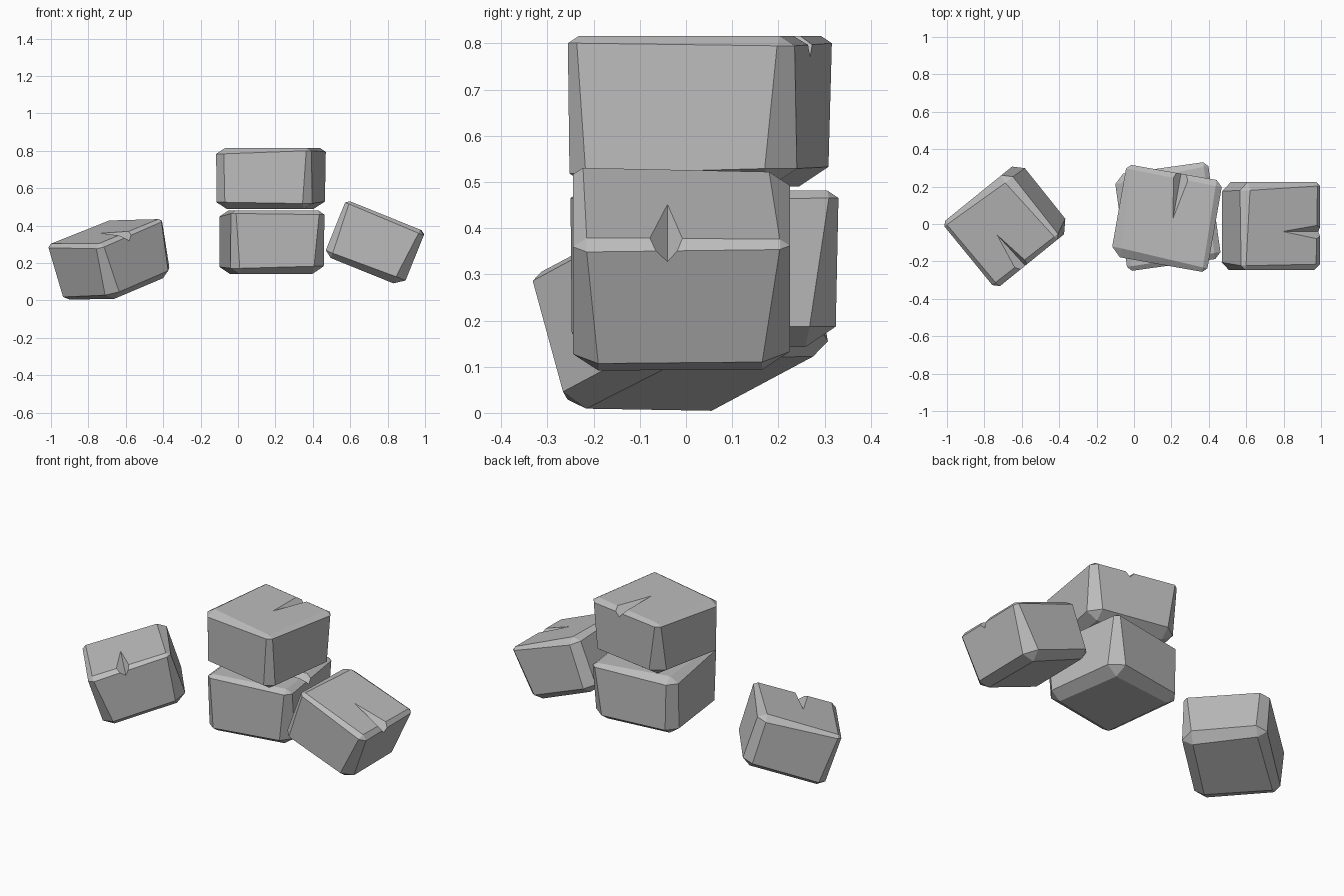
import bpy, bmesh
from math import radians
from mathutils import Vector

if "Cube" in bpy.data.objects:
    bpy.data.objects.remove(bpy.data.objects["Cube"])

stone = bpy.data.materials.new("grey stone")
stone.use_nodes = True
colour = (0.5, 0.5, 0.5, 1)
stone.diffuse_color = colour
stone.node_tree.nodes["Principled BSDF"].inputs["Base Color"].default_value = colour


def hull_mesh(name, points):
    """Flat-faced mesh wrapped around a few points."""
    bm = bmesh.new()
    for p in points:
        bm.verts.new(p)
    out = bmesh.ops.convex_hull(bm, input=bm.verts)
    loose = set(out["geom_interior"] + out["geom_unused"])
    bmesh.ops.delete(bm, geom=[g for g in loose if isinstance(g, bmesh.types.BMVert)], context="VERTS")
    bmesh.ops.recalc_face_normals(bm, faces=bm.faces)
    mesh = bpy.data.meshes.new(name)
    bm.to_mesh(mesh)
    bm.free()
    mesh.materials.append(stone)
    return mesh


def add(name, mesh):
    obj = bpy.data.objects.new(name, mesh)
    bpy.context.collection.objects.link(obj)
    return obj


# Rough stone: a box whose corners are chipped by different amounts
half = Vector((0.228, 0.235, 0.16))
chips = {(1, -1, 1): 0.03, (1, 1, 1): 0.022, (-1, -1, 1): 0.022, (-1, 1, 1): 0.045,
         (1, -1, -1): 0.055, (1, 1, -1): 0.06, (-1, -1, -1): 0.04, (-1, 1, -1): 0.05}
points = []
for signs, chip in chips.items():
    for axis in range(3):
        p = half - Vector((chip, chip, chip * 0.7))
        p[axis] = half[axis]
        points.append([s * c for s, c in zip(signs, p)])
master = add("stone_master", hull_mesh("stone", points))

# Shallow cleft running in from one upper edge
cleft = add("cleft_cutter", hull_mesh("cleft", [
    (0, -0.03, 0.161), (0.26, -0.09, 0.17), (0.26, 0.02, 0.17), (0.26, -0.03, 0.11)]))
cleft.hide_render = True
cut = master.modifiers.new("cleft", "BOOLEAN")
cut.operation = "DIFFERENCE"
cut.object = cleft
bpy.context.view_layer.update()
block = bpy.data.meshes.new_from_object(master.evaluated_get(bpy.context.evaluated_depsgraph_get()))
for helper in (master, cleft):
    bpy.data.objects.remove(helper)

# Two stacked stones and a tilted one on each side
for name, place, turn, size in (
        ("upper_stone", (0.175, 0.03, 0.653), (0, 0, 80), (1.09, 1.11, 1.02)),
        ("lower_stone", (0.18, 0.04, 0.312), (0, 0, 8), (1.11, 1.11, 1.06)),
        ("left_stone", (0.73, -0.01, 0.305), (0, 22, 0), (1, 1, 1)),
        ("right_stone", (-0.675, -0.005, 0.217), (18, 0, -51), (1, 1, 1))):
    obj = add(name, block)
    obj.location = place
    obj.rotation_euler = [radians(a) for a in turn]
    obj.scale = size
